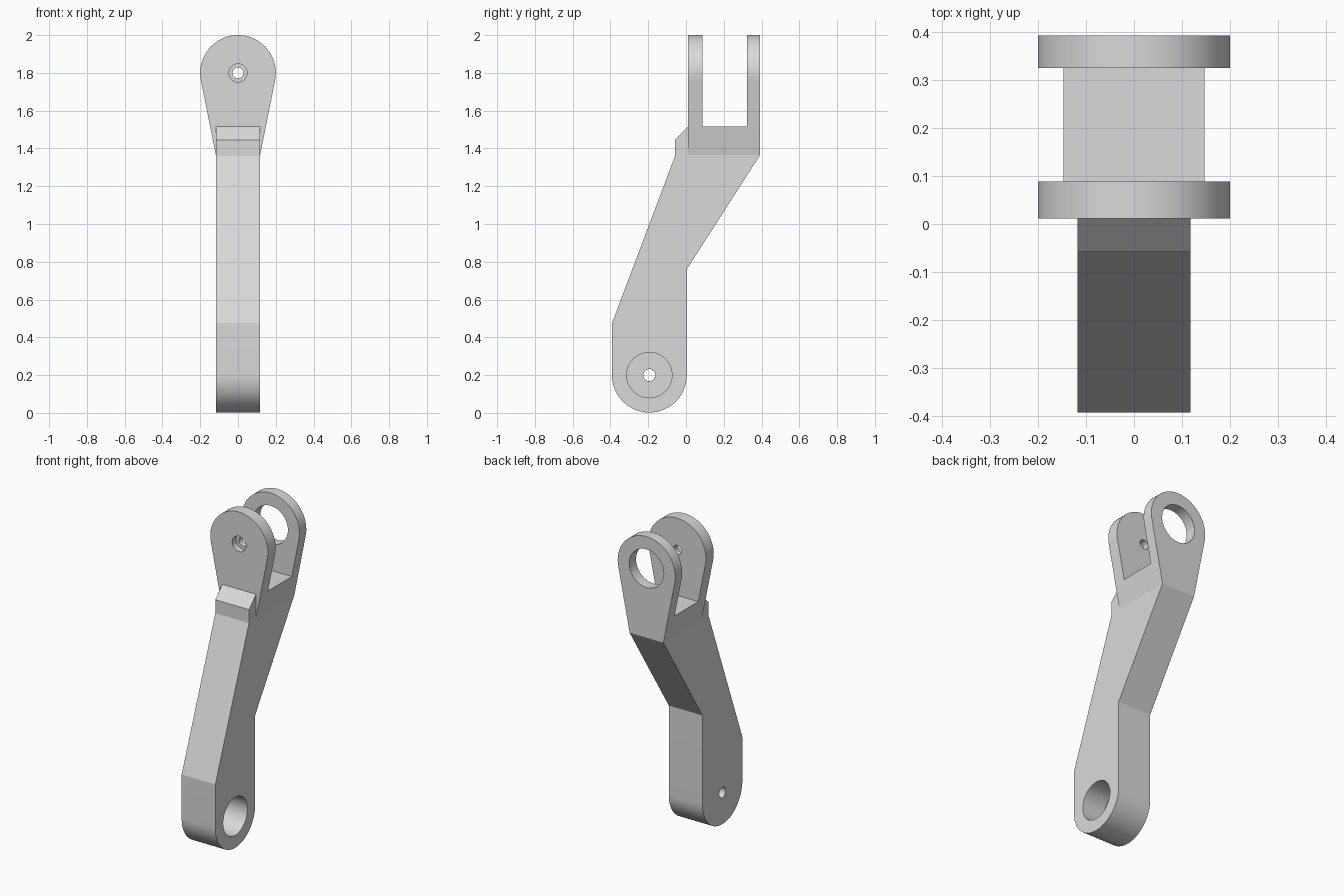
import bpy, bmesh
from math import sin, cos, radians
from mathutils import Vector

if "Cube" in bpy.data.objects:
    bpy.data.objects.remove(bpy.data.objects["Cube"])

grey = bpy.data.materials.new("light_grey")
grey.use_nodes = True
grey.diffuse_color = (0.7, 0.7, 0.7, 1)
grey.node_tree.nodes["Principled BSDF"].inputs["Base Color"].default_value = (0.7, 0.7, 0.7, 1)

HALF = 0.117                      # half thickness of the arm
PIVOT = (-0.194, 0.2)             # lower eye centre (y, z)
EYE = (0, 1.8)                    # upper eye centre (x, z)
FRONT, BACK = 0.011, 0.392        # fork extent in y
SLOT_FLOOR, KNEE = 1.515, 1.365


def arc(centre, r, start, end, n=48):
    angles = [radians(start + (end - start) * i / n) for i in range(n + 1)]
    return [(centre[0] + r * cos(a), centre[1] + r * sin(a)) for a in angles]


def prism(name, outline, axis, low, high):
    """Extrude a 2D outline (other axis, z) along x or y."""
    def place(u, z, d):
        return Vector((d, u, z)) if axis == "x" else Vector((u, d, z))
    bm = bmesh.new()
    face = bm.faces.new([bm.verts.new(place(u, z, low)) for u, z in outline])
    extruded = bmesh.ops.extrude_face_region(bm, geom=[face])["geom"]
    moved = [v for v in extruded if isinstance(v, bmesh.types.BMVert)]
    bmesh.ops.translate(bm, verts=moved, vec=place(0, 0, high - low))
    bmesh.ops.recalc_face_normals(bm, faces=bm.faces)
    mesh = bpy.data.meshes.new(name)
    bm.to_mesh(mesh)
    bm.free()
    mesh.materials.append(grey)
    obj = bpy.data.objects.new(name, mesh)
    bpy.context.collection.objects.link(obj)
    return obj


def bore(centre, r, axis, low, high):
    return prism("cutter", arc(centre, r, 0, 360, 64)[:-1], axis, low, high)


def finish(obj, cutters):
    """Cut the openings, then smooth the round surfaces."""
    bpy.ops.object.select_all(action="DESELECT")
    obj.select_set(True)
    bpy.context.view_layer.objects.active = obj
    for cutter in cutters:
        cutter.hide_render = True
        mod = obj.modifiers.new("cut", "BOOLEAN")
        mod.operation = "DIFFERENCE"
        mod.solver = "EXACT"
        mod.object = cutter
        bpy.ops.object.modifier_apply(modifier=mod.name)
        bpy.data.objects.remove(cutter)
    bpy.ops.object.shade_smooth_by_angle(angle=radians(20))


# Bent arm with a rounded lower end and a chamfered step below the fork
arm_outline = arc(PIVOT, 0.198, 180, 360) + [
    (0.004, 0.76), (BACK, KNEE), (FRONT, SLOT_FLOOR),
    (-0.058, 1.445), (-0.058, 1.36), (-0.392, 0.475)]
arm = prism("arm", arm_outline, "x", -HALF, HALF)
finish(arm, [
    bore(PIVOT, 0.12, "x", -HALF + 0.078, 1),     # bearing pocket on the left
    bore(PIVOT, 0.032, "x", -1, 1)])              # pin hole

# Fork: tapered rounded plate, slotted into two prongs
fork_outline = arc(EYE, 0.2, -11.5, 191.5) + [(-HALF, KNEE), (HALF, KNEE)]
fork = prism("fork", fork_outline, "y", FRONT, BACK)
slot = [(-1, SLOT_FLOOR), (1, SLOT_FLOOR), (1, 3), (-1, 3)]
finish(fork, [
    prism("cutter", slot, "y", 0.088, 0.324),
    bore(EYE, 0.12, "y", 0.2, 1),                 # large eye in the back prong
    bore(EYE, 0.048, "y", -1, 0.05),              # bolt head recess
    bore(EYE, 0.029, "y", -1, 0.2)])              # bolt hole in the front prong
